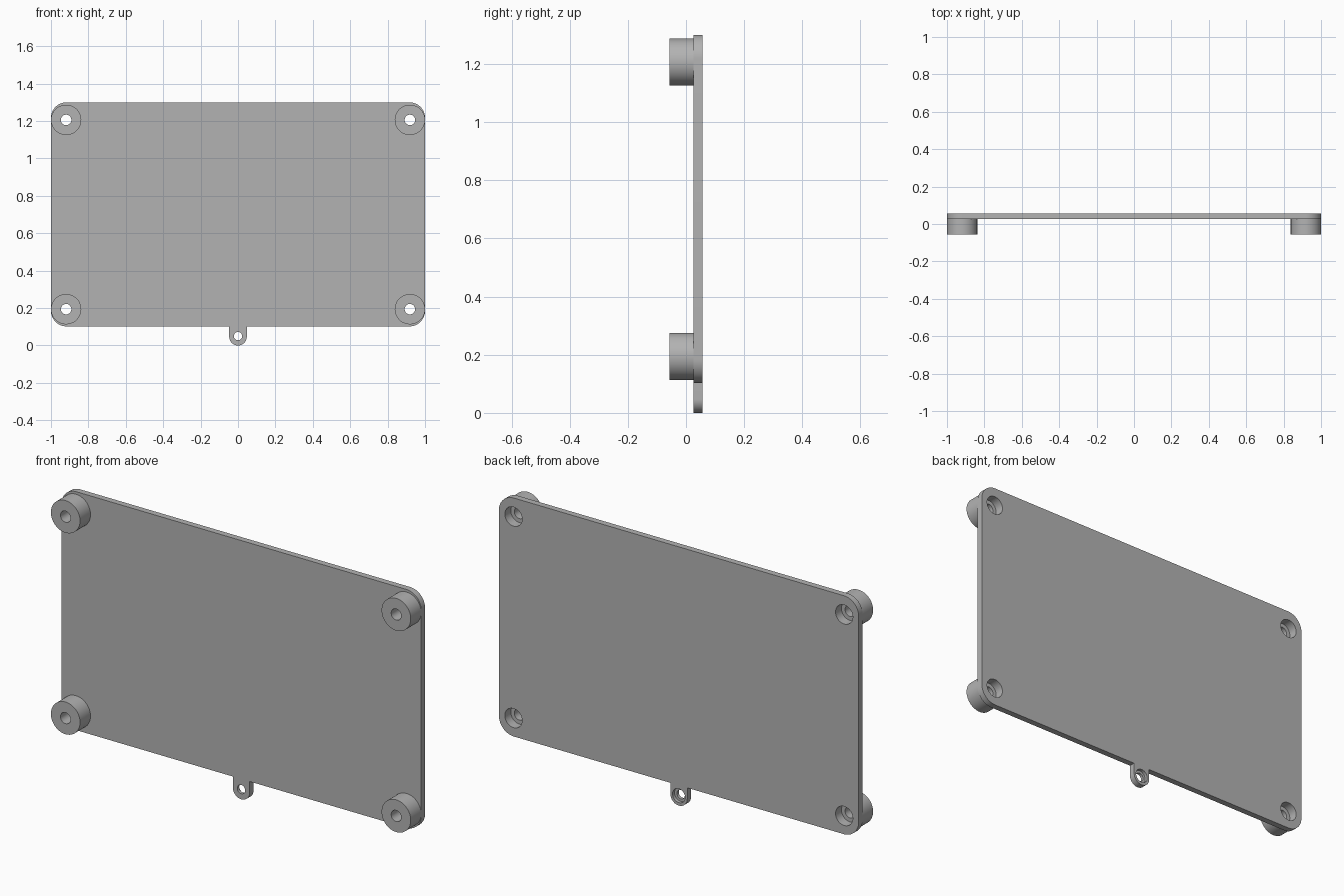
import bpy
import bmesh
from math import cos, sin, pi

cube = bpy.data.objects.get("Cube")
if cube:
    bpy.data.objects.remove(cube, do_unlink=True)

FRONT, SEAT, BACK = -0.057, 0.026, 0.057    # boss face, plate front, plate back
BOSS_X, BOSS_Z = 0.919, (0.194, 1.206)
TAB_R = 0.047

grey = bpy.data.materials.new("light grey")
grey.use_nodes = True
colour = (0.45, 0.45, 0.45, 1)
grey.diffuse_color = colour
grey.node_tree.nodes["Principled BSDF"].inputs["Base Color"].default_value = colour


def add_object(name, bm):
    bmesh.ops.recalc_face_normals(bm, faces=bm.faces)
    mesh = bpy.data.meshes.new(name)
    bm.to_mesh(mesh)
    bm.free()
    mesh.materials.append(grey)
    ob = bpy.data.objects.new(name, mesh)
    bpy.context.collection.objects.link(ob)
    return ob


def arc(x, z, r, start, end, steps=16):
    angles = [start + (end - start) * i / steps for i in range(steps + 1)]
    return [(x + r * cos(a), z + r * sin(a)) for a in angles]


def slab(name, outline, y0, y1):
    """Extrude an x-z outline from y0 to y1."""
    bm = bmesh.new()
    face = bm.faces.new([bm.verts.new((x, y0, z)) for x, z in outline])
    new = bmesh.ops.extrude_face_region(bm, geom=[face])["geom"]
    verts = [v for v in new if isinstance(v, bmesh.types.BMVert)]
    bmesh.ops.translate(bm, verts=verts, vec=(0, y1 - y0, 0))
    return add_object(name, bm)


def lathe(name, profile, x, z, sides=64):
    """Turn a closed (radius, y) profile around the y direction."""
    bm = bmesh.new()
    rings = [[bm.verts.new((x + r * cos(2 * pi * i / sides), y, z + r * sin(2 * pi * i / sides)))
              for i in range(sides)] for r, y in profile]
    for a, b in zip(rings, rings[1:] + rings[:1]):
        for i in range(sides):
            j = (i + 1) % sides
            bm.faces.new((a[i], a[j], b[j], b[i]))
    return add_object(name, bm)


def smooth(ob):
    bpy.ops.object.select_all(action="DESELECT")
    ob.select_set(True)
    bpy.context.view_layer.objects.active = ob
    bpy.ops.object.shade_smooth_by_angle(angle=0.6)


# Rounded plate with the hanging tab in one outline
R = 0.083
low, high = 0.102 + R, 1.3 - R
outline = (arc(1 - R, low, R, -pi / 2, 0) + arc(1 - R, high, R, 0, pi / 2)
           + arc(R - 1, high, R, pi / 2, pi) + arc(R - 1, low, R, pi, 1.5 * pi)
           + [(-TAB_R, 0.102)] + arc(0, TAB_R, TAB_R, pi, 2 * pi, 24) + [(TAB_R, 0.102)])
plate = slab("back_plate", outline, SEAT, BACK)


def drill(name, x, z, r, y0, y1):
    circle = arc(x, z, r, 0, 2 * pi, 64)[:-1]
    cutter = slab(name, circle, y0, y1)
    cutter.hide_render = True
    cutter.hide_viewport = True
    mod = plate.modifiers.new(name, "BOOLEAN")
    mod.object = cutter
    mod.operation = "DIFFERENCE"
    mod.solver = "EXACT"


# Tab hole with its recess on the back
drill("tab_hole_cutter", 0, 0.05, 0.022, SEAT - 0.02, BACK + 0.02)
drill("tab_recess_cutter", 0, 0.05, 0.035, BACK - 0.016, BACK + 0.02)

# Corner bosses: narrow bore in front, wide screw recess from the back
for side, sx in (("left", 1), ("right", -1)):
    for level, z in zip(("lower", "upper"), BOSS_Z):
        name = level + "_" + side
        drill(name + "_recess_cutter", sx * BOSS_X, z, 0.048, SEAT - 0.02, BACK + 0.02)
        boss = lathe(name + "_boss", [(0.081, FRONT), (0.081, SEAT), (0.048, SEAT),
                                      (0.048, 0.01), (0.028, 0.01), (0.028, FRONT)],
                     sx * BOSS_X, z)
        smooth(boss)

smooth(plate)
